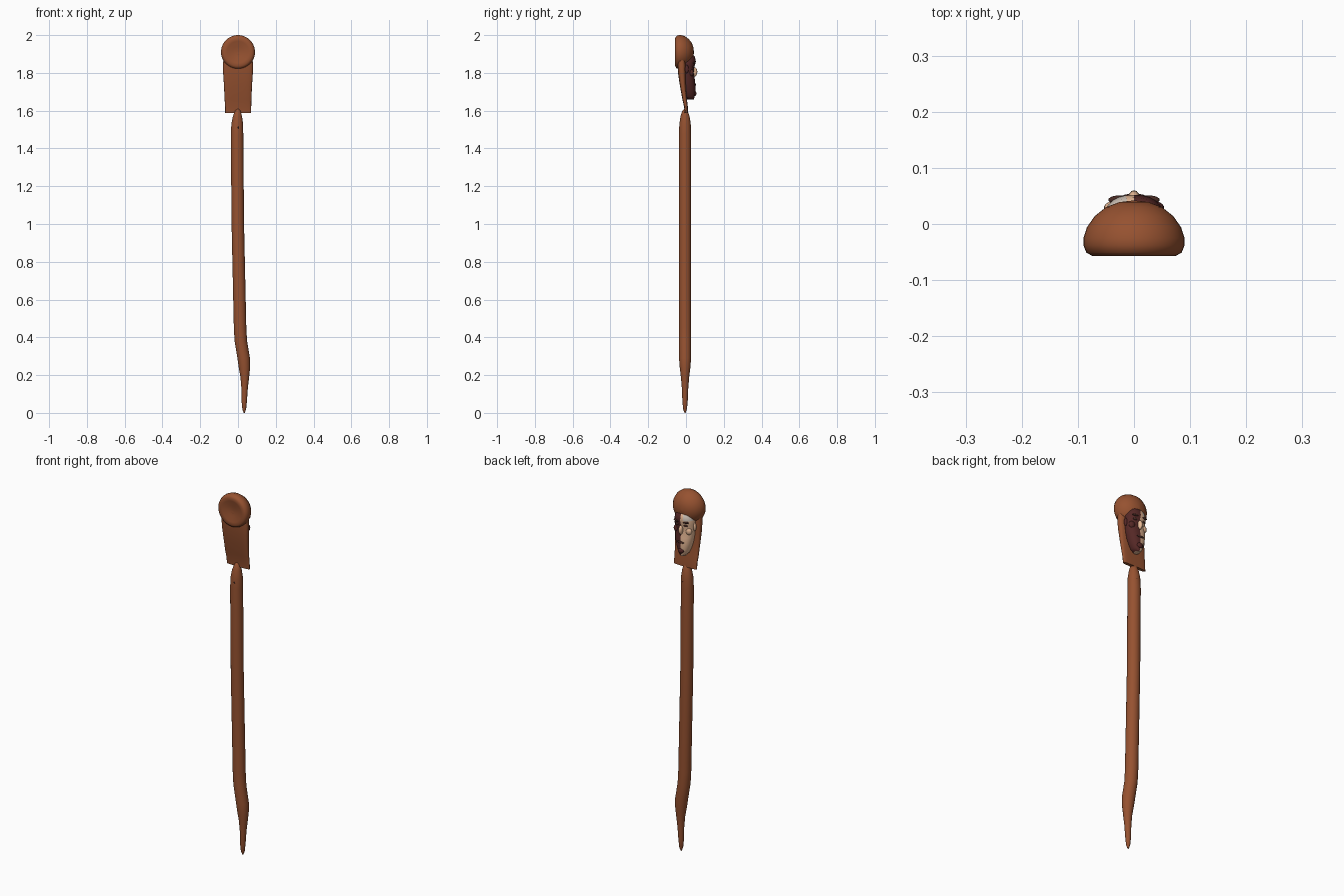
import bpy, bmesh, math


def mat(name, rgb):
    m = bpy.data.materials.new(name)
    m.diffuse_color = (*rgb, 1)
    return m


HAIR = mat("chestnut brown", (0.305, 0.084, 0.03))
MAROON = mat("dark maroon", (0.09, 0.021, 0.019))
SKIN = mat("peach", (0.79, 0.48, 0.30))
DARK = mat("dark brown", (0.06, 0.022, 0.016))
PALE = mat("pale grey", (0.62, 0.54, 0.47))


def finish(bm, name, mats, angle=50):
    bmesh.ops.recalc_face_normals(bm, faces=bm.faces)
    me = bpy.data.meshes.new(name)
    bm.to_mesh(me)
    bm.free()
    ob = bpy.data.objects.new(name, me)
    bpy.context.collection.objects.link(ob)
    for m in mats:
        me.materials.append(m)
    bpy.ops.object.select_all(action='DESELECT')
    ob.select_set(True)
    bpy.context.view_layer.objects.active = ob
    bpy.ops.object.shade_smooth_by_angle(angle=math.radians(angle))
    return ob


def skin_rings(bm, rings):
    n = len(rings[0])
    vs = [[bm.verts.new(p) for p in r] for r in rings]
    for a, b in zip(vs, vs[1:]):
        for i in range(n):
            j = (i + 1) % n
            bm.faces.new((a[i], a[j], b[j], b[i]))
    bm.faces.new(vs[0])
    bm.faces.new(vs[-1])


def loft(name, secs, mats, n=24, power=1.0, back=None, angle=50):
    """Sections are (centre x, centre y, z, half width, half depth)."""
    rings = []
    for cx, cy, z, rx, ry in secs:
        ring = []
        for i in range(n):
            a = 2 * math.pi * i / n
            c, s = math.cos(a), math.sin(a)
            d = back if (back and s < 0) else ry
            ring.append((cx + rx * math.copysign(abs(c) ** power, c),
                         cy + d * math.copysign(abs(s) ** power, s), z))
        rings.append(ring)
    bm = bmesh.new()
    skin_rings(bm, rings)
    return finish(bm, name, mats, angle)


def blob(name, loc, size, m):
    bm = bmesh.new()
    bmesh.ops.create_uvsphere(bm, u_segments=14, v_segments=8, radius=1)
    for v in bm.verts:
        v.co = [l + s * c for l, s, c in zip(loc, size, v.co)]
    return finish(bm, name, [m])


# rounded cap of hair, turned about the y axis, with a shallow dent at -y
profile = [(0.001, -0.046), (0.03, -0.048), (0.058, -0.055), (0.074, -0.057),
           (0.085, -0.051), (0.09, -0.038), (0.09, -0.025), (0.084, -0.006),
           (0.07, 0.014), (0.05, 0.03), (0.026, 0.039), (0.001, 0.042)]
bm = bmesh.new()
skin_rings(bm, [[(r * math.cos(math.tau * i / 40), y,
                  1.91 + r * math.sin(math.tau * i / 40)) for i in range(40)]
                for r, y in profile])
finish(bm, "hair_cap", [HAIR])

# flat fall of hair below the cap
loft("hair_fall", [(0, -0.025, 1.90, 0.074, 0.022), (0, -0.023, 1.84, 0.08, 0.022),
                   (0, -0.021, 1.79, 0.078, 0.02), (0, -0.016, 1.73, 0.074, 0.016),
                   (0, -0.007, 1.66, 0.071, 0.012), (0.001, 0.0, 1.62, 0.069, 0.01),
                   (0.001, 0.002, 1.588, 0.069, 0.009)], [HAIR], 32, 0.6)

# long tail of hair
Y = -0.005
loft("hair_tail", [(0, Y, 1.61, 0.004, 0.004), (-0.001, Y, 1.60, 0.014, 0.014),
                   (-0.003, Y, 1.57, 0.024, 0.024), (-0.004, Y, 1.53, 0.031, 0.03),
                   (-0.005, Y, 1.47, 0.033, 0.032), (-0.001, Y, 1.0, 0.033, 0.032),
                   (0.011, Y, 0.45, 0.033, 0.032), (0.015, Y, 0.38, 0.033, 0.032),
                   (0.03, Y, 0.29, 0.033, 0.032), (0.034, Y, 0.24, 0.030, 0.028),
                   (0.036, Y, 0.19, 0.023, 0.022), (0.035, Y, 0.13, 0.017, 0.017),
                   (0.033, Y, 0.06, 0.014, 0.014), (0.033, Y, 0.02, 0.01, 0.01),
                   (0.033, Y, 0.0, 0.003, 0.003)], [HAIR], 24)
blob("tail_bead", (0.002, -0.006, 1.51), (0.009, 0.0325, 0.014), DARK)

# face on the +y side, one half peach and the other maroon
face = loft("face", [(0, 0, 1.90, 0.036, 0.034), (0, 0, 1.885, 0.048, 0.047),
                     (0, 0, 1.86, 0.056, 0.052), (0, 0, 1.835, 0.057, 0.045),
                     (0, 0, 1.80, 0.056, 0.041), (0, 0.002, 1.765, 0.053, 0.045),
                     (0, 0.004, 1.73, 0.047, 0.046), (0, 0.007, 1.70, 0.038, 0.042),
                     (0, 0.012, 1.675, 0.028, 0.034), (0, 0.018, 1.66, 0.014, 0.024)],
            [SKIN, MAROON, PALE], 28, 0.85, 0.014, 60)
for p in face.data.polygons:
    if p.center.x > 0:
        p.material_index = 1
    elif p.center.z > 1.86 and p.center.x < -0.012:
        p.material_index = 2

# facial features
for side, m in ((-1, SKIN), (1, MAROON)):
    blob("brow", (side * 0.026, 0.043, 1.852), (0.02, 0.008, 0.006), DARK)
    blob("eye", (side * 0.025, 0.039, 1.832), (0.012, 0.007, 0.007), DARK)
    blob("cheek", (side * 0.036, 0.028, 1.80), (0.018, 0.013, 0.02), m)
    blob("ear", (side * 0.056, 0.004, 1.82), (0.008, 0.01, 0.022), m)
blob("nose", (0, 0.045, 1.805), (0.011, 0.015, 0.025), SKIN)
blob("mouth", (0, 0.049, 1.738), (0.022, 0.005, 0.006), DARK)
blob("chin", (0, 0.045, 1.69), (0.018, 0.01, 0.014), MAROON)
